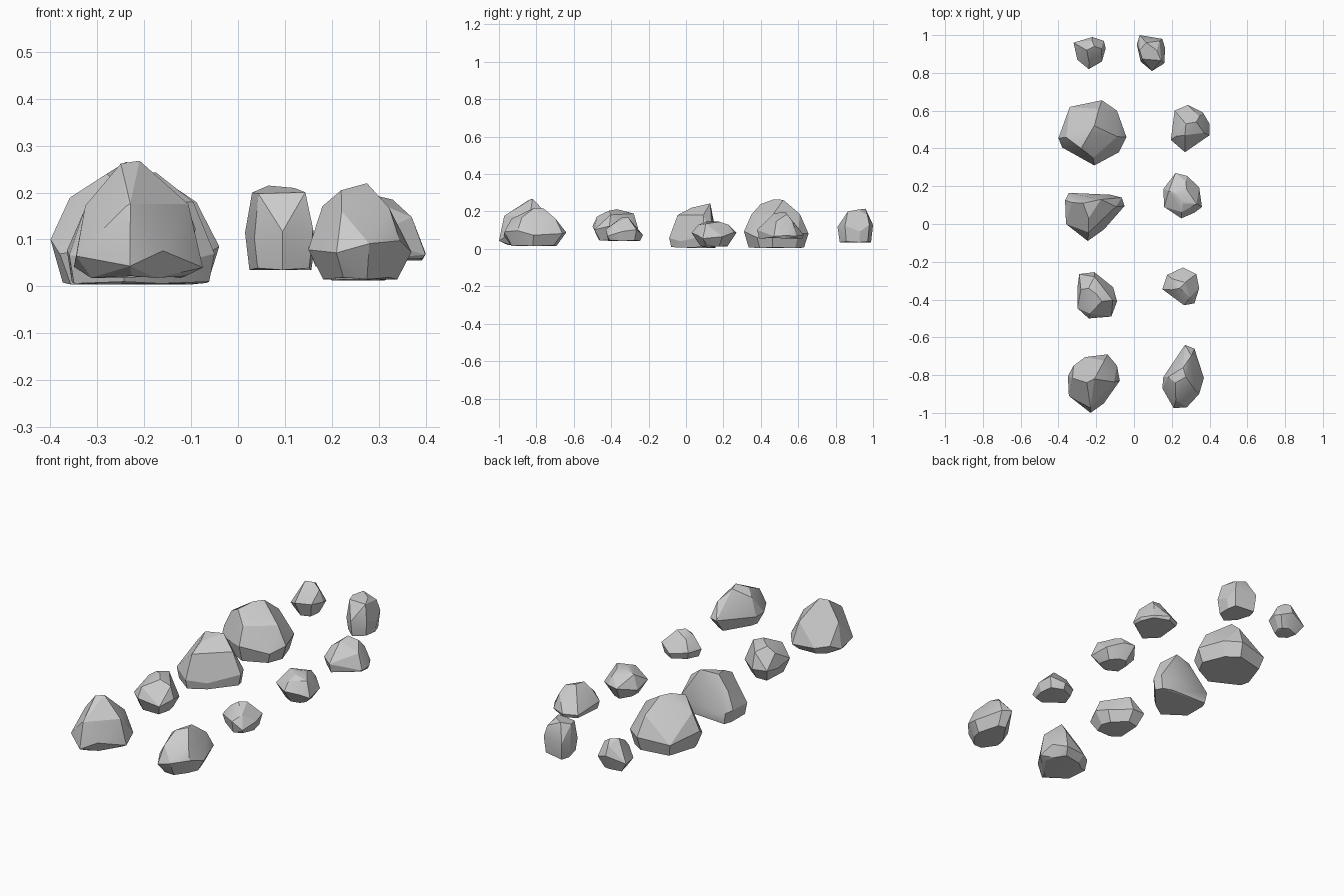
import bpy, bmesh, random
from mathutils import Vector


def rock(name, outline, base, waist, shoulder, peaks, seed=1):
    """Faceted boulder: hull of a base ring, waist outline, shoulder ring and peaks.
    base = (z, scale), waist = z, shoulder = (z, scale)."""
    rng = random.Random(seed)
    ring = [Vector(p) for p in outline]
    centre = sum(ring, Vector((0, 0))) / len(ring)
    tops = [Vector(p) for p in peaks]
    crown = (sum((t.xy for t in tops), Vector((0, 0))) / len(tops)).lerp(centre, 0.3)
    bm = bmesh.new()
    for i, p in enumerate(ring):
        # waist, slightly uneven in height
        bm.verts.new((*p, waist + rng.uniform(-0.02, 0.02)))
        # underside
        q = centre.lerp(p, base[1])
        bm.verts.new((*q, base[0] + (i % 2) * 0.004))
        # shoulder, every other corner
        if i % 2:
            s = crown.lerp(p, shoulder[1])
            bm.verts.new((*s, shoulder[0] + rng.uniform(-0.012, 0.012)))
    for t in tops:
        bm.verts.new(t)
    hull = bmesh.ops.convex_hull(bm, input=bm.verts[:])
    junk = {g for g in hull["geom_interior"] + hull["geom_unused"]
            if isinstance(g, bmesh.types.BMVert)}
    bmesh.ops.delete(bm, geom=list(junk), context='VERTS')
    # merge nearly flat triangles into broad facets
    bmesh.ops.dissolve_limit(bm, angle_limit=0.14, verts=bm.verts[:], edges=bm.edges[:])
    bmesh.ops.recalc_face_normals(bm, faces=bm.faces[:])
    mesh = bpy.data.meshes.new(name)
    bm.to_mesh(mesh)
    bm.free()
    obj = bpy.data.objects.new(name, mesh)
    bpy.context.collection.objects.link(obj)
    bpy.ops.object.select_all(action='DESELECT')
    obj.select_set(True)
    bpy.context.view_layer.objects.active = obj
    bpy.ops.object.shade_smooth_by_angle(angle=0.4)


# Back row: two small stones
rock("pebble_back_left",
     [(-.32, .96), (-.22, .99), (-.16, .97), (-.15, .93), (-.17, .86), (-.24, .82), (-.30, .87)],
     (.04, .6), .11, (.17, .72), [(-.25, .92, .20), (-.21, .94, .195)], 1)
rock("pebble_back_right",
     [(.03, 1.0), (.15, .98), (.165, .93), (.16, .85), (.095, .81), (.035, .86), (.015, .95)],
     (.035, .88), .11, (.195, .8), [(.065, .96, .215), (.12, .92, .21), (.03, .92, .2)], 2)

# Second row: largest boulder and a flat-bottomed stone
rock("boulder_large",
     [(-.34, .62), (-.17, .655), (-.09, .60), (-.04, .46), (-.08, .38), (-.21, .31),
      (-.38, .405), (-.40, .455)],
     (.004, .86), .08, (.19, .75), [(-.24, .47, .265), (-.21, .52, .262), (-.28, .40, .24)], 3)
rock("stone_flat_bottom",
     [(.285, .63), (.365, .59), (.40, .53), (.40, .47), (.27, .38), (.195, .445), (.215, .60)],
     (.055, .92), .085, (.15, .72), [(.275, .53, .198), (.33, .54, .185), (.27, .47, .19)], 4)

# Third row: steep-backed boulder and a low round stone
rock("boulder_steep_back",
     [(-.345, .165), (-.125, .155), (-.065, .14), (-.05, .095), (-.16, -.03), (-.245, -.09),
      (-.36, 0), (-.365, .125)],
     (.006, .93), .06, (.17, .74), [(-.175, .13, .243), (-.27, .11, .235), (-.24, .03, .22)], 5)
rock("stone_low_round",
     [(.22, .27), (.28, .255), (.345, .195), (.36, .09), (.32, .06), (.25, .03), (.16, .09),
      (.155, .185)],
     (.012, .6), .075, (.13, .72), [(.23, .16, .147), (.28, .18, .145), (.26, .11, .147)], 6)

# Fourth row: rounded stone and a small peaked one
rock("stone_rounded",
     [(-.29, -.265), (-.21, -.255), (-.11, -.335), (-.09, -.41), (-.12, -.49), (-.24, -.50),
      (-.30, -.445), (-.30, -.34)],
     (.045, .72), .12, (.185, .8), [(-.2, -.37, .212), (-.24, -.34, .205), (-.17, -.41, .205)], 7)
rock("stone_small_peaked",
     [(.26, -.23), (.33, -.265), (.345, -.34), (.32, -.42), (.265, -.43), (.17, -.36),
      (.15, -.345), (.175, -.27)],
     (.042, .85), .085, (.14, .65), [(.24, -.34, .17), (.27, -.31, .168)], 8)

# Front row: tall boulder and a pointed one
rock("boulder_front_left",
     [(-.26, -.705), (-.14, -.69), (-.09, -.75), (-.075, -.83), (-.16, -.95), (-.23, -1.0),
      (-.345, -.91), (-.35, -.805), (-.32, -.75)],
     (.018, .75), .06, (.175, .8), [(-.21, -.82, .268), (-.25, -.84, .262), (-.24, -.97, .17)], 9)
rock("boulder_front_right",
     [(.27, -.64), (.32, -.66), (.37, -.815), (.345, -.90), (.28, -.97), (.21, -.975),
      (.15, -.87), (.155, -.81)],
     (.015, .72), .085, (.16, .75), [(.275, -.81, .22), (.26, -.76, .215), (.22, -.84, .205)], 10)
